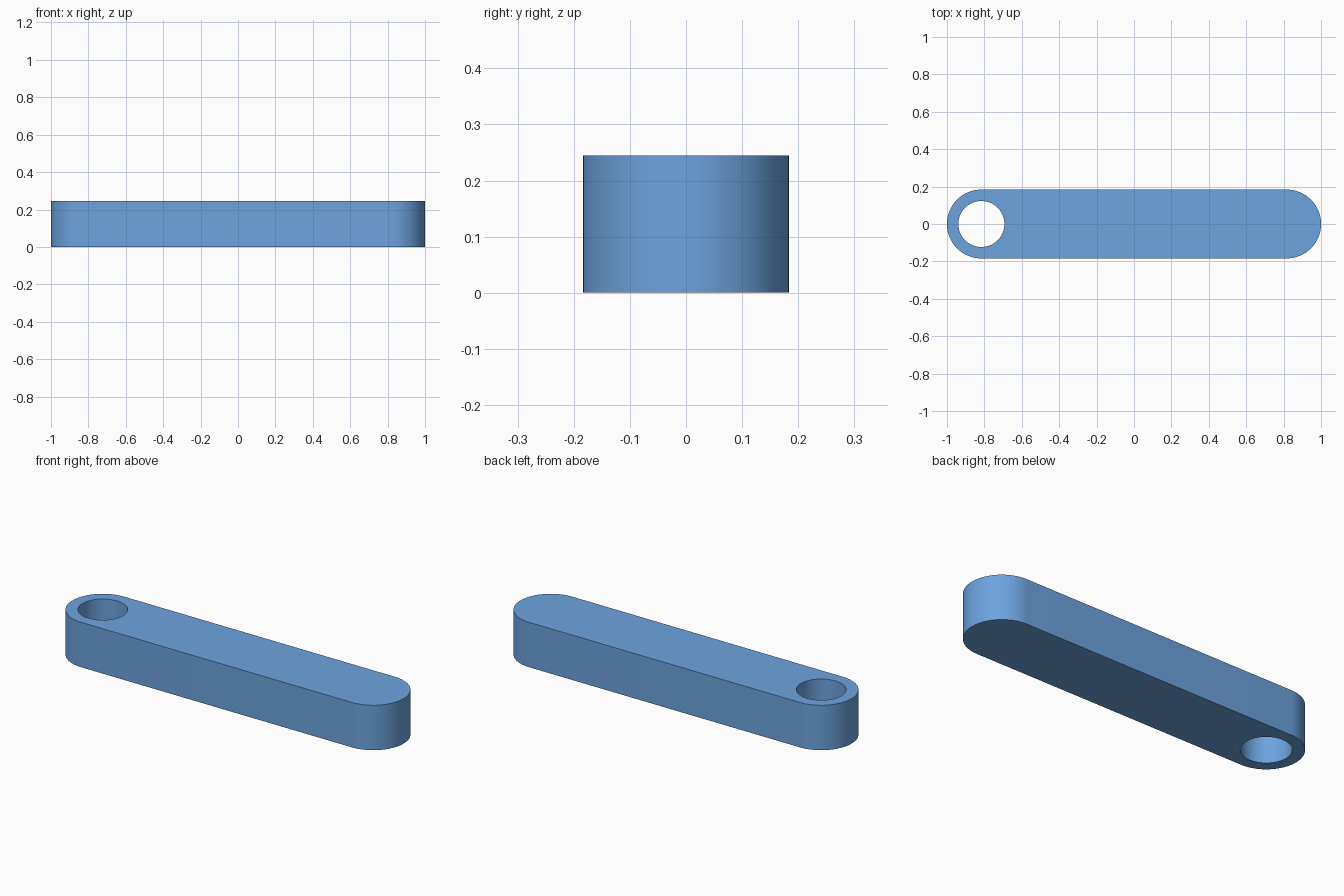
import bpy, bmesh
from math import pi, cos, sin

if "Cube" in bpy.data.objects:
    bpy.data.objects.remove(bpy.data.objects["Cube"])

R = 0.184          # rounded end radius
HOLE = 0.123       # hole radius
H = 0.245          # thickness
CX = 1 - R         # centre of each rounded end
SEG = 48           # segments per half circle


def arc(cx, r, start, sweep, n):
    return [(cx + r * cos(start + sweep * i / n), r * sin(start + sweep * i / n))
            for i in range(n + 1)]


def add_loop(bm, pts):
    vs = [bm.verts.new((x, y, 0)) for x, y in pts]
    return [bm.edges.new((vs[i - 1], vs[i])) for i in range(len(vs))]


bm = bmesh.new()
# slot-shaped outline and round hole at the left end
outline = arc(CX, R, -pi / 2, pi, SEG) + arc(-CX, R, pi / 2, pi, SEG)
hole = arc(-CX, HOLE, 0, 2 * pi, 2 * SEG)[:-1]
edges = add_loop(bm, outline) + add_loop(bm, hole)
bmesh.ops.triangle_fill(bm, edges=edges, use_beauty=True, normal=(0, 0, 1))

# thicken upwards, keeping the bottom cap
ret = bmesh.ops.extrude_face_region(bm, geom=bm.faces[:], use_keep_orig=True)
top = [g for g in ret["geom"] if isinstance(g, bmesh.types.BMVert)]
bmesh.ops.translate(bm, verts=top, vec=(0, 0, H))
bmesh.ops.recalc_face_normals(bm, faces=bm.faces[:])

mesh = bpy.data.meshes.new("link_arm")
bm.to_mesh(mesh)
bm.free()
arm = bpy.data.objects.new("link_arm", mesh)
bpy.context.collection.objects.link(arm)

# blue finish
blue = bpy.data.materials.new("blue")
blue.diffuse_color = (0.153, 0.367, 0.731, 1)
blue.use_nodes = True
blue.node_tree.nodes["Principled BSDF"].inputs["Base Color"].default_value = blue.diffuse_color
mesh.materials.append(blue)

# smooth round walls, sharp rims
bpy.context.view_layer.objects.active = arm
arm.select_set(True)
bpy.ops.object.shade_smooth_by_angle(angle=pi / 6)
